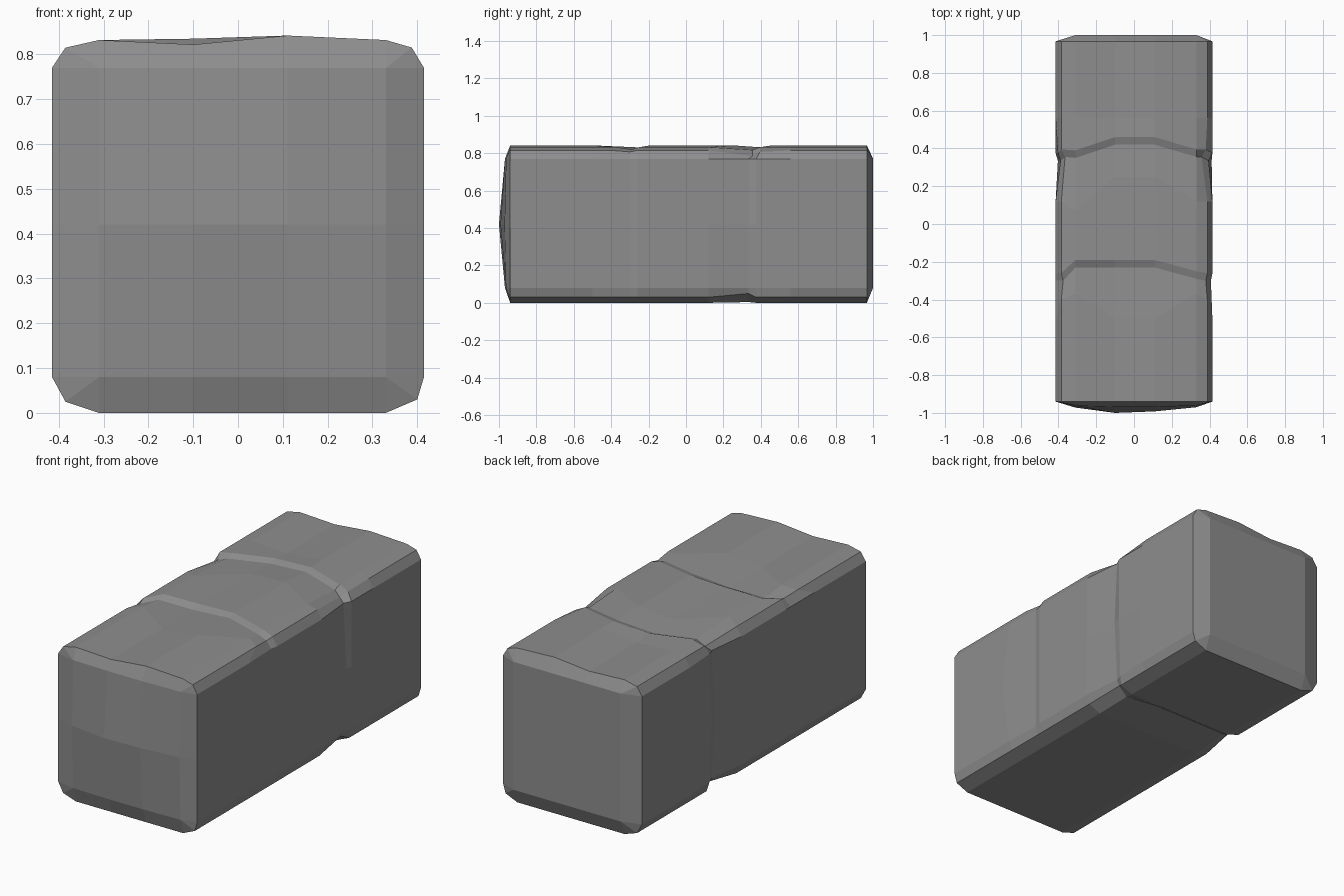
import bpy
import bmesh

cube = bpy.data.objects.get("Cube")
if cube:
    bpy.data.objects.remove(cube)

stone = bpy.data.materials.new("grey_stone")
stone.use_nodes = True
GREY = (0.27, 0.27, 0.27, 1)
stone.diffuse_color = GREY
stone.node_tree.nodes["Principled BSDF"].inputs["Base Color"].default_value = GREY

# Chamfered cross-section, clockwise from the top left
COLS = (-0.31, -0.1, 0.11, 0.33)
SECTION = ([(-0.31, 0.832), (-0.1, 0.822), (0.11, 0.842), (0.33, 0.832), (0.388, 0.815),
            (0.415, 0.77), (0.415, 0.42), (0.415, 0.08), (0.4, 0.03)]
           + [(x, 0) for x in reversed(COLS)]
           + [(-0.385, 0.025), (-0.415, 0.08), (-0.415, 0.42), (-0.415, 0.77), (-0.385, 0.815)])
N = len(SECTION)


def per_point(default, **groups):
    """One value per section point; keys p0, p1... override the default."""
    values = [default] * N
    for key, value in groups.items():
        for i in key[1:].split("_"):
            values[int(i)] = value
    return values


# Each station: position along the block and depth of the wear at each section point
crack_a = per_point(-0.3, p0_1_2=-0.23, p3=-0.29)
crack_b = per_point(0.335, p0=0.35, p1_2=0.42, p3_4_17=0.355)
worn_a = per_point(0, p0=0.016, p1=0.006, p2_3=0.012, p4_5_6_7=0.008, p17=0.01)
worn_b = per_point(0.02, p0_3=0.015, p1=0.003, p2=0.012, p4=0.03, p6_9=0.004,
                   p13_14_16=0.026, p15=0.012)
raised = per_point(0, p1=-0.013)
STATIONS = [
    (per_point(-0.94), per_point(0)),
    (per_point(-0.5, p0_3=-0.37, p4_17=-0.4, p6=-0.56), per_point(0)),
    (crack_a, worn_a),
    ([y + 0.04 for y in crack_a], raised),
    (per_point(0.12, p0=0.07, p1_2=0.25), per_point(0, p1=-0.006)),
    (crack_b, worn_b),
    ([y + 0.04 for y in crack_b], per_point(0, p1=-0.011, p4_7=0.008, p14_16=0.012)),
    (per_point(0.56), per_point(0)),
    (per_point(0.967), per_point(0)),
]

bm = bmesh.new()


def face(*verts):
    unique = list(dict.fromkeys(verts))
    if len(unique) > 2:
        bm.faces.new(unique)


def worn_point(i, depth):
    """Push a section point inward from the faces it belongs to."""
    x, z = SECTION[i]
    if abs(x) > 0.35:
        x -= depth if x > 0 else -depth
    if z > 0.8:
        z -= depth
    elif z < 0.05:
        z += depth
    return x, z


# Long worn body
rings = []
for ys, depths in STATIONS:
    ring = []
    for i in range(N):
        x, z = worn_point(i, depths[i])
        ring.append(bm.verts.new((x, ys[i], z)))
    rings.append(ring)
for a, b in zip(rings, rings[1:]):
    for i in range(N):
        j = (i + 1) % N
        face(a[i], a[j], b[j], b[i])

# Section points matched to the end grid (row, column)
LINKS = ([(0, c) for c in range(4)] + [(0, 3), (0, 3), (1, 3), (2, 3), (2, 3)]
         + [(2, c) for c in (3, 2, 1, 0)] + [(2, 0), (2, 0), (1, 0), (0, 0), (0, 0)])


def end_cap(ring, rows):
    grid = [[bm.verts.new((x, y, z)) for x, y in zip(COLS, ys)]
            for z, ys in zip((0.77, 0.42, 0.08), rows)]
    for r in range(2):
        for c in range(3):
            face(grid[r][c], grid[r][c + 1], grid[r + 1][c + 1], grid[r + 1][c])
    for i in range(N):
        j = (i + 1) % N
        (r, c), (s, d) = LINKS[i], LINKS[j]
        face(ring[i], ring[j], grid[s][d], grid[r][c])


# Bulging front and flat back
end_cap(rings[0], [(-0.962, -0.968, -0.968, -0.962),
                   (-0.972, -1, -0.992, -0.97),
                   (-0.962, -0.968, -0.968, -0.962)])
end_cap(rings[-1], [(1, 1, 1, 1)] * 3)

bmesh.ops.recalc_face_normals(bm, faces=bm.faces)
mesh = bpy.data.meshes.new("stone_block")
bm.to_mesh(mesh)
bm.free()
mesh.materials.append(stone)
block = bpy.data.objects.new("stone_block", mesh)
bpy.context.collection.objects.link(block)
